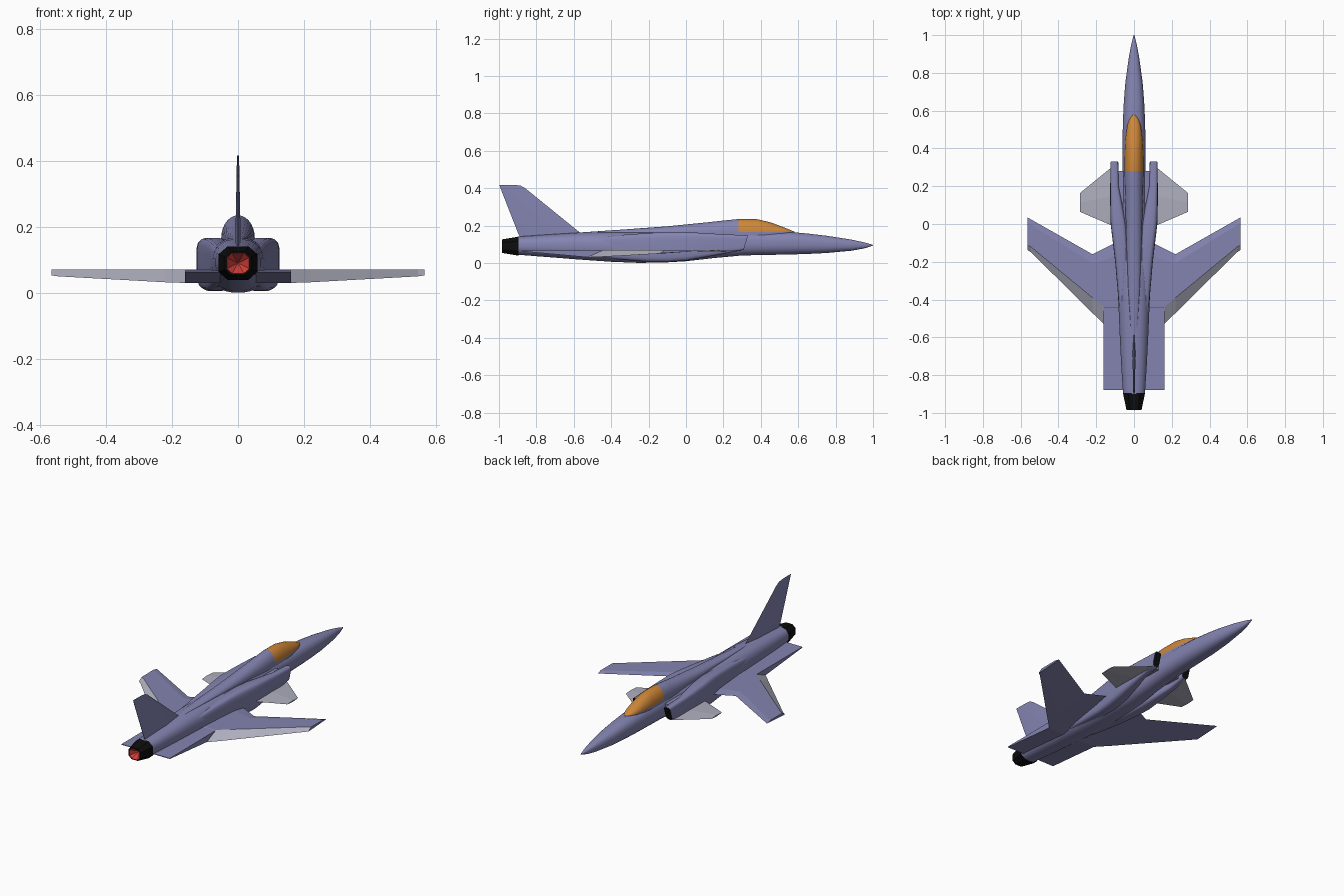
import bpy, bmesh, math

if "Cube" in bpy.data.objects:
    bpy.data.objects.remove(bpy.data.objects["Cube"])


def material(name, r, g, b):
    m = bpy.data.materials.new(name)
    m.diffuse_color = (r, g, b, 1)
    m.use_nodes = True
    m.node_tree.nodes["Principled BSDF"].inputs["Base Color"].default_value = m.diffuse_color
    return m


BODY = material("violet_blue", 0.23, 0.23, 0.44)
GREY = material("pale_grey", 0.43, 0.43, 0.52)
AMBER = material("amber", 0.62, 0.24, 0.04)
BLACK = material("black", 0.004, 0.004, 0.004)
RED = material("red", 0.65, 0.05, 0.04)


def ring(y, x0, x1, z0, z1, power=2.4, n=24, slant=0.0):
    """Superellipse cross-section across the y axis."""
    pts = []
    for i in range(n):
        a = 2 * math.pi * (i + 0.5) / n
        c, s = math.cos(a), math.sin(a)
        px = math.copysign(abs(c) ** (2 / power), c)
        pz = math.copysign(abs(s) ** (2 / power), s)
        pts.append(((x0 + x1) / 2 + px * (x1 - x0) / 2, y + slant * pz,
                    (z0 + z1) / 2 + pz * (z1 - z0) / 2))
    return pts


def loft(name, rings, mats, rule=None, smooth=True, caps=True):
    """Skin a list of rings; rule(face) picks the material index."""
    bm = bmesh.new()
    rows = [[bm.verts.new(p) for p in r] for r in rings]
    n = len(rows[0])
    for a, b in zip(rows, rows[1:]):
        for i in range(n):
            j = (i + 1) % n
            bm.faces.new((a[i], a[j], b[j], b[i]))
    if caps:
        bm.faces.new(rows[0])
        bm.faces.new(rows[-1])
    bmesh.ops.recalc_face_normals(bm, faces=bm.faces)
    bm.normal_update()
    if rule:
        for f in bm.faces:
            f.material_index = rule(f)
    mesh = bpy.data.meshes.new(name)
    bm.to_mesh(mesh)
    bm.free()
    ob = bpy.data.objects.new(name, mesh)
    bpy.context.collection.objects.link(ob)
    for m in mats:
        mesh.materials.append(m)
    if smooth:
        bpy.ops.object.select_all(action='DESELECT')
        ob.select_set(True)
        bpy.context.view_layer.objects.active = ob
        bpy.ops.object.shade_smooth_by_angle(angle=math.radians(35))
    return ob


# Fuselage: y, half width, bottom, top
hull = [(1.0, .002, .093, .097), (.95, .015, .077, .111), (.88, .028, .065, .126),
        (.75, .046, .053, .146), (.65, .054, .048, .158), (.55, .059, .045, .167),
        (.45, .061, .043, .169), (.3, .062, .040, .169), (.15, .064, .026, .169),
        (0, .075, .009, .168), (-.1, .083, .003, .168), (-.25, .087, 0, .168),
        (-.4, .084, .006, .167), (-.57, .077, .018, .163), (-.75, .068, .032, .152),
        (-.9, .058, .044, .141)]
loft("fuselage", [ring(y, -w, w, b, t) for y, w, b, t in hull], [BODY])

# Canopy and the spine behind it: y, half width, top
dome = [(.58, .004, .167), (.555, .024, .178), (.52, .036, .192), (.45, .046, .218),
        (.38, .05, .234), (.28, .051, .235), (.2, .049, .227), (.1, .046, .216),
        (-.1, .04, .196), (-.35, .03, .178), (-.57, .016, .163)]


def dome_ring(y, w, top):
    base = min(.165, top - .002)
    arc = [(w * math.cos(a), y, base + (top - base) * math.sin(a))
           for a in [math.pi * i / 14 for i in range(15)]]
    return arc + [(-w, y, .12), (w, y, .12)]


loft("canopy_and_spine", [dome_ring(*d) for d in dome], [BODY, AMBER],
     lambda f: int(f.calc_center_median().y > .28 and f.calc_center_median().z > .16))

# Engine nozzle with a recessed glowing cone
loft("nozzle", [ring(y, -r, r, .09 - k, .09 + k, 2.8, 8) for y, r, k in
                ((-.895, .062, .054), (-.985, .042, .038),
                 (-.985, .036, .033), (-.94, .002, .002))],
     [BLACK, RED],
     lambda f: int(math.hypot(f.calc_center_median().x, f.calc_center_median().z - .09) < .03
                   and f.calc_center_median().y < -.93),
     smooth=False)

# Tail fin: y front, y back, z, half thickness
fin = [(-.50, -.88, .12, .009), (-.57, -.9, .165, .008),
       (-.86, -.992, .40, .0035), (-.885, -.997, .414, .0025), (-.92, -1.0, .418, .001)]
loft("tail_fin", [[(0, a, z), (t, a * .6 + b * .4, z), (.001, b, z), (-.001, b, z),
                   (-t, a * .6 + b * .4, z)] for a, b, z, t in fin], [BODY])

# Side air duct: y, inner x, outer x, bottom, top
duct = [(.32, .083, .125, .07, .148), (.2, .08, .126, .048, .154),
        (.1, .06, .126, .03, .16), (0, .04, .124, .012, .166),
        (-.1, .03, .112, .005, .166), (-.2, .025, .1, .006, .161),
        (-.35, .02, .087, .018, .15), (-.55, .02, .07, .04, .13)]
# Wing: x, leading y, crease y, trailing y, trailing z
wing = [(.05, -.06, -.44, -.53, .03), (.10, -.10, -.44, -.53, .03),
        (.16, -.13, -.44, -.53, .03), (.22, -.16, -.39, -.471, .032),
        (.545, .024, -.122, -.15, .05), (.565, .035, -.112, -.137, .053)]
# Canard: x, leading y, trailing y
canard = [(.10, .315, -.015), (.125, .295, -.005), (.285, .165, .064)]

for side, s in (("left", -1), ("right", 1)):
    def flip(rings):
        return [[(s * x, y, z) for x, y, z in r] for r in rings]

    # Duct with a dark mouth
    rings = [ring(y, a, b, c, d, 4.5, 20, .012 if i == 0 else 0)
             for i, (y, a, b, c, d) in enumerate(duct)]
    loft(side + "_air_duct", flip(rings), [BODY, BLACK],
         lambda f: int(len(f.verts) > 4 and f.calc_center_median().y > .2))

    # Filler between duct and fuselage
    rings = [ring(y, .03, .095, .075, .14, 6, 12) for y in (.28, -.05)]
    loft(side + "_duct_filler", flip(rings), [BODY])

    # Forward-swept wing with a pale flap along the trailing edge
    rings = [[(x, a, .062), (x, a * .8 + c * .2, .07), (x, c, .07), (x, t, tz),
              (x, c, .066 - (.07 - tz) * .75)] for x, a, c, t, tz in wing]
    loft(side + "_wing", flip(rings), [BODY, GREY],
         lambda f: int(abs(f.calc_center_median().x) > .16 and f.normal.z > .1
                       and f.normal.y < -.1 and f.calc_center_median().y < -.1),
         smooth=False)

    # Wedge-shaped tail shelf
    rings = [[(x, -.42, .068), (x, -.88, .067), (x, -.88, .063), (x, -.53, .031),
              (x, -.44, .04)] for x in (.03, .161)]
    loft(side + "_tail_shelf", flip(rings), [BODY], smooth=False)

    # Canard
    rings = [[(x, a, .065), (x, (a + b) / 2, .069), (x, b, .065), (x, (a + b) / 2, .061)]
             for x, a, b in canard]
    loft(side + "_canard", flip(rings), [GREY], smooth=False)
